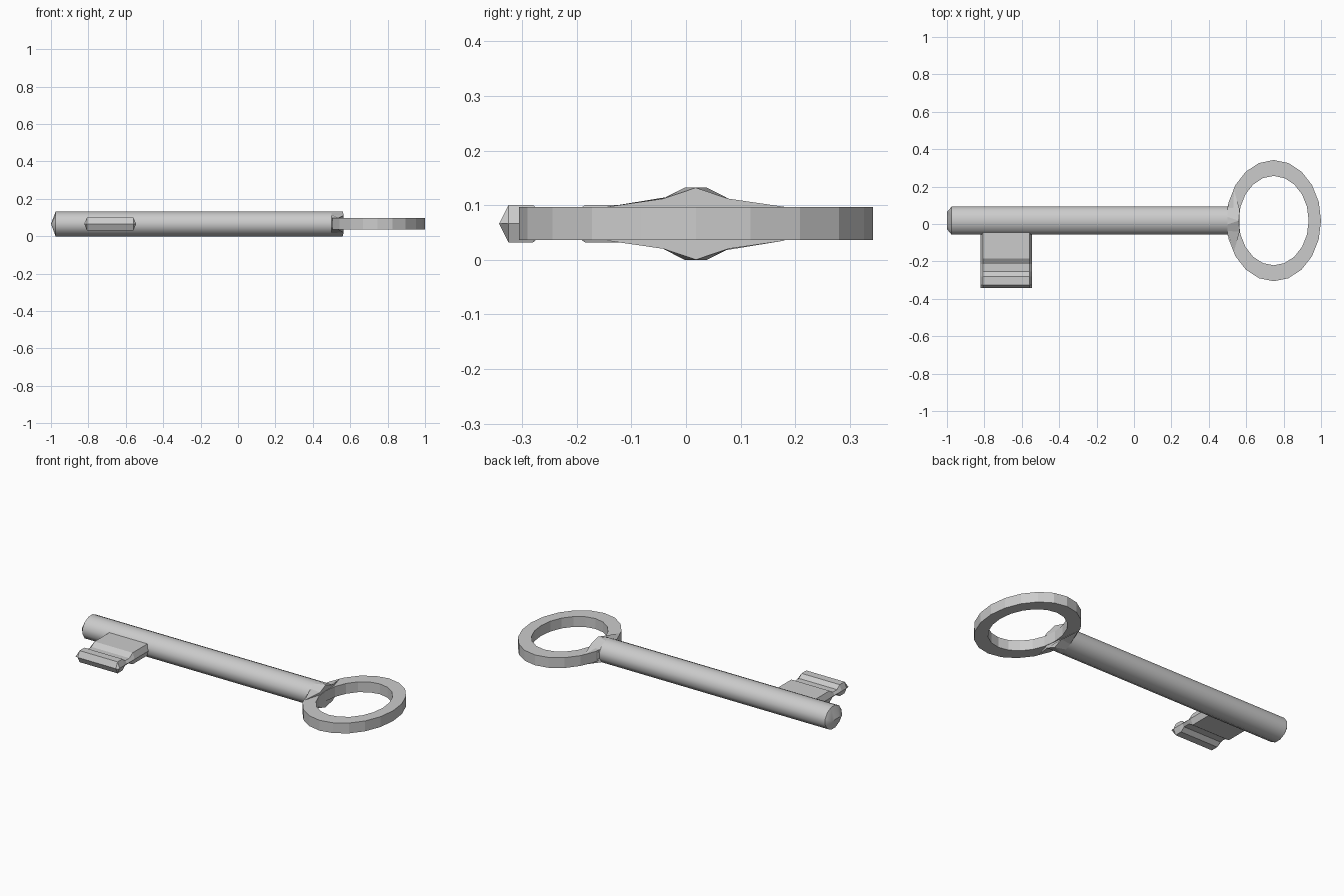
import bpy, bmesh, math

cube = bpy.data.objects.get("Cube")
if cube:
    bpy.data.objects.remove(cube, do_unlink=True)

CY, CZ = 0.018, 0.066          # axis of the key

steel = bpy.data.materials.new("grey_steel")
steel.use_nodes = True
colour = (0.6, 0.6, 0.6, 1)
steel.diffuse_color = colour
steel.node_tree.nodes["Principled BSDF"].inputs["Base Color"].default_value = colour


def loft(name, sections, closed=False, smooth=None):
    """Skin a list of equal-length cross-sections, capped unless closed."""
    bm = bmesh.new()
    rows = [[bm.verts.new(p) for p in s] for s in sections]
    n = len(rows[0])
    pairs = list(zip(rows, rows[1:] + rows[:1])) if closed else list(zip(rows, rows[1:]))
    for a, b in pairs:
        for i in range(n):
            j = (i + 1) % n
            bm.faces.new((a[i], a[j], b[j], b[i]))
    if not closed:
        bm.faces.new(rows[0])
        bm.faces.new(rows[-1])
    bmesh.ops.remove_doubles(bm, verts=bm.verts, dist=0.0005)
    bmesh.ops.recalc_face_normals(bm, faces=bm.faces)
    mesh = bpy.data.meshes.new(name)
    bm.to_mesh(mesh)
    bm.free()
    mesh.materials.append(steel)
    obj = bpy.data.objects.new(name, mesh)
    bpy.context.collection.objects.link(obj)
    if smooth:
        bpy.ops.object.select_all(action='DESELECT')
        obj.select_set(True)
        bpy.context.view_layer.objects.active = obj
        bpy.ops.object.shade_smooth_by_angle(angle=math.radians(smooth))
    return obj


# Shaft: twelve-sided rod whose tip closes to a shallow horizontal ridge
angles = [math.radians(15 + 30 * i) for i in range(12)]
ring_yz = [(0.078 * math.cos(a), 0.0685 * math.sin(a)) for a in angles]


def rod(x):
    return [(x, CY + y, CZ + z) for y, z in ring_yz]


ridge = [(-1, CY + max(-0.046, min(0.046, y)), CZ) for y, z in ring_yz]
loft("shaft", [ridge, rod(-0.975), rod(0.5)], smooth=40)

# Collar: flares from the rod into the bow, peaked on top and underneath
quarter = [(0.535, 0.162, 0.031), (0.565, 0.059, 0.046), (0.56, 0, 0.066)]
quadrants = [(1, 1, 1), (-1, 1, -1), (-1, -1, 1), (1, -1, -1)]
flare = []
for sy, sz, order in quadrants:
    flare += [(x, CY + sy * y, CZ + sz * z) for x, y, z in quarter[::order]]
loft("collar", [rod(0.5), flare])

# Bow: flat oval ring
sides = 20
bow = []
for i in range(sides):
    a = 2 * math.pi * i / sides
    c, s = math.cos(a), math.sin(a)
    bow.append([(0.747 + rx * c, CY + ry * s, z)
                for rx, ry, z in ((0.253, 0.324, 0.036), (0.253, 0.324, 0.097),
                                  (0.187, 0.239, 0.097), (0.187, 0.239, 0.036))])
loft("bow", bow, closed=True)

# Bit: plate with ridged edges and a groove across both faces
left, right, inset = -0.545, -0.822, 0.014
profile = [(-0.342, 0.0), (-0.325, 0.034), (-0.28, 0.034), (-0.255, 0.014),
           (-0.215, 0.014), (-0.185, 0.034), (0.0, 0.034)]
loft("bit", [[(right, y, CZ), (right + inset, y, CZ + h), (left - inset, y, CZ + h),
              (left, y, CZ), (left - inset, y, CZ - h), (right + inset, y, CZ - h)]
             for y, h in profile])
